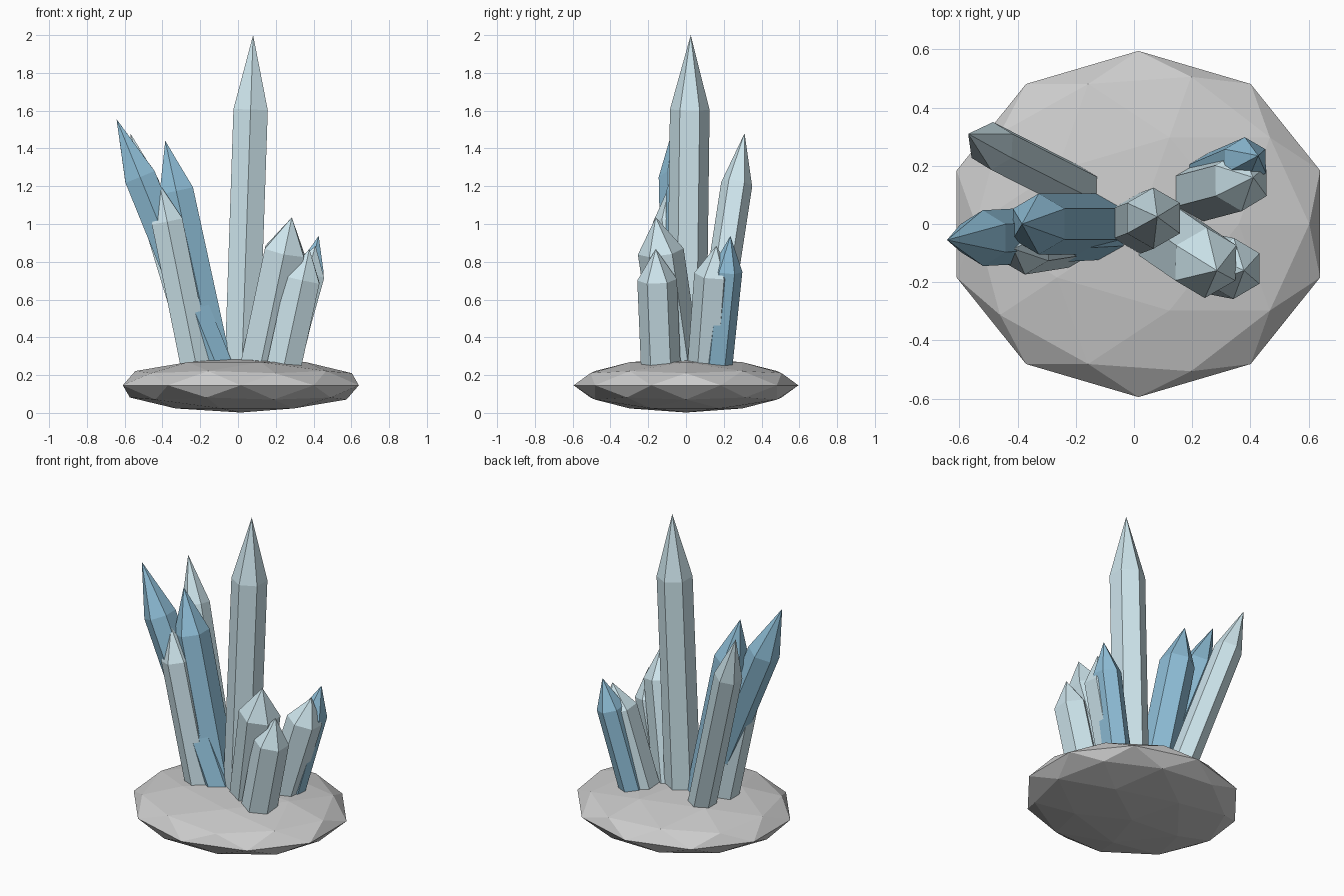
import bpy, bmesh, math
from mathutils import Vector

if "Cube" in bpy.data.objects:
    bpy.data.objects.remove(bpy.data.objects["Cube"])


def material(name, color):
    m = bpy.data.materials.new(name)
    m.diffuse_color = color
    m.use_nodes = True
    m.node_tree.nodes["Principled BSDF"].inputs["Base Color"].default_value = m.diffuse_color
    return m


pale = material("pale_crystal", (0.62, 0.79, 0.85, 1))
blue = material("blue_crystal", (0.28, 0.53, 0.70, 1))


# Flattened rock base
bpy.ops.mesh.primitive_ico_sphere_add(subdivisions=2, radius=1, location=(0.015, 0, 0.146))
rock = bpy.context.object
rock.name = "rock_base"
rock.scale = (0.657, 0.595, 0.144)
bpy.ops.object.transform_apply(location=True, rotation=False, scale=True)


def crystal(name, root, tip, shoulder_z, r, mat):
    """Hexagonal prism with a pointed end; root lies on the rock surface."""
    root, tip = Vector(root), Vector(tip)
    axis = tip - root
    d = axis.normalized()
    v = (Vector((0, 1, 0)) - d * d.y).normalized()
    u = v.cross(d)
    foot = root - d * 0.12
    shoulder = root + axis * ((shoulder_z - root.z) / axis.z)
    bm = bmesh.new()
    rings = []
    for c in (foot, shoulder):
        rings.append([bm.verts.new(c + (u * math.sin(a) + v * math.cos(a)) * r)
                      for a in (i * math.pi / 3 for i in range(6))])
    low, high = rings
    point = bm.verts.new(tip)
    bm.faces.new(low)
    for i in range(6):
        j = (i + 1) % 6
        bm.faces.new((low[i], low[j], high[j], high[i]))
        bm.faces.new((high[i], high[j], point))
    bmesh.ops.recalc_face_normals(bm, faces=bm.faces)
    me = bpy.data.meshes.new(name)
    bm.to_mesh(me)
    bm.free()
    me.materials.append(mat)
    bpy.context.collection.objects.link(bpy.data.objects.new(name, me))


# Crystals: name, root, tip, shoulder height, radius, material
for spec in (
    ("main_crystal", (0.022, 0.003, 0.28), (0.08, 0.025, 2.0), 1.605, 0.105, pale),
    ("outer_left_crystal", (-0.125, -0.028, 0.28), (-0.643, -0.055, 1.555), 1.25, 0.096, blue),
    ("inner_left_crystal", (-0.132, 0.0, 0.28), (-0.385, 0.0, 1.44), 1.175, 0.105, blue),
    ("front_left_crystal", (-0.225, -0.055, 0.27), (-0.415, -0.085, 1.21), 1.015, 0.095, pale),
    ("back_left_crystal", (-0.205, 0.125, 0.28), (-0.57, 0.31, 1.48), 1.21, 0.083, pale),
    ("front_right_crystal", (0.125, -0.05, 0.28), (0.285, -0.16, 1.035), 0.855, 0.122, pale),
    ("small_front_crystal", (0.25, -0.135, 0.28), (0.378, -0.16, 0.868), 0.705, 0.105, pale),
    ("back_right_crystal", (0.24, 0.115, 0.28), (0.41, 0.16, 0.885), 0.735, 0.105, pale),
    ("small_back_crystal", (0.265, 0.165, 0.27), (0.427, 0.235, 0.937), 0.755, 0.083, blue),
):
    crystal(*spec)
